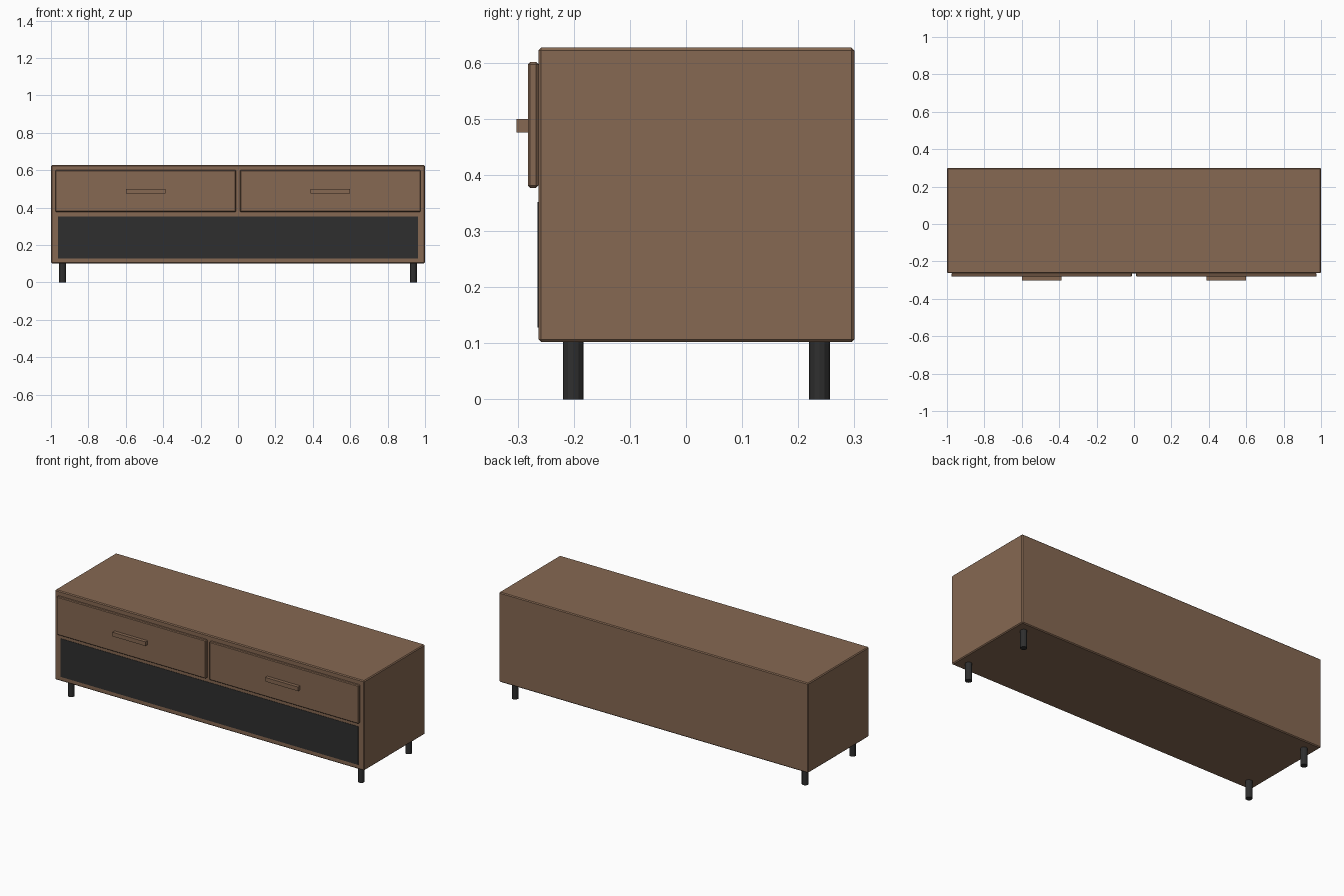
import bpy

cube = bpy.data.objects.get("Cube")
if cube:
    bpy.data.objects.remove(cube, do_unlink=True)


def make_material(name, rgb):
    mat = bpy.data.materials.new(name)
    mat.use_nodes = True
    color = (*rgb, 1)
    mat.diffuse_color = color
    mat.node_tree.nodes["Principled BSDF"].inputs["Base Color"].default_value = color
    return mat


walnut = make_material("walnut_brown", (0.24, 0.14, 0.085))
charcoal = make_material("charcoal", (0.028, 0.028, 0.028))


def box(name, x, y, z, mat, bevel=0):
    """Box from (min, max) ranges, with an optional chamfer."""
    ranges = (x, y, z)
    bpy.ops.mesh.primitive_cube_add(size=1, location=[(a + b) / 2 for a, b in ranges])
    obj = bpy.context.object
    obj.name = name
    obj.scale = [b - a for a, b in ranges]
    bpy.ops.object.transform_apply(location=False, rotation=False, scale=True)
    obj.data.materials.append(mat)
    if bevel:
        mod = obj.modifiers.new("Bevel", "BEVEL")
        mod.width = bevel
        mod.segments = 1
    return obj


# Cabinet body and the dark lower front panel
box("cabinet_body", (-1, 1), (-0.263, 0.30), (0.102, 0.627), walnut, 0.005)
box("lower_front_panel", (-0.963, 0.963), (-0.265, -0.258), (0.128, 0.352), charcoal)

# Drawer fronts with bar handles
for side, s in (("right", -1), ("left", 1)):
    cx = s * 0.494
    box(f"{side}_drawer_front", (cx - 0.483, cx + 0.483), (-0.282, -0.263),
        (0.377, 0.601), walnut, 0.004)
    box(f"{side}_drawer_handle", (cx - 0.106, cx + 0.106), (-0.302, -0.281),
        (0.476, 0.50), walnut)

# Round legs
for side, x in (("right", -0.938), ("left", 0.938)):
    for end, y in (("front", -0.201), ("back", 0.238)):
        bpy.ops.mesh.primitive_cylinder_add(vertices=12, radius=0.0185, depth=0.106,
                                            location=(x, y, 0.053))
        leg = bpy.context.object
        leg.name = f"{end}_{side}_leg"
        leg.data.materials.append(charcoal)
